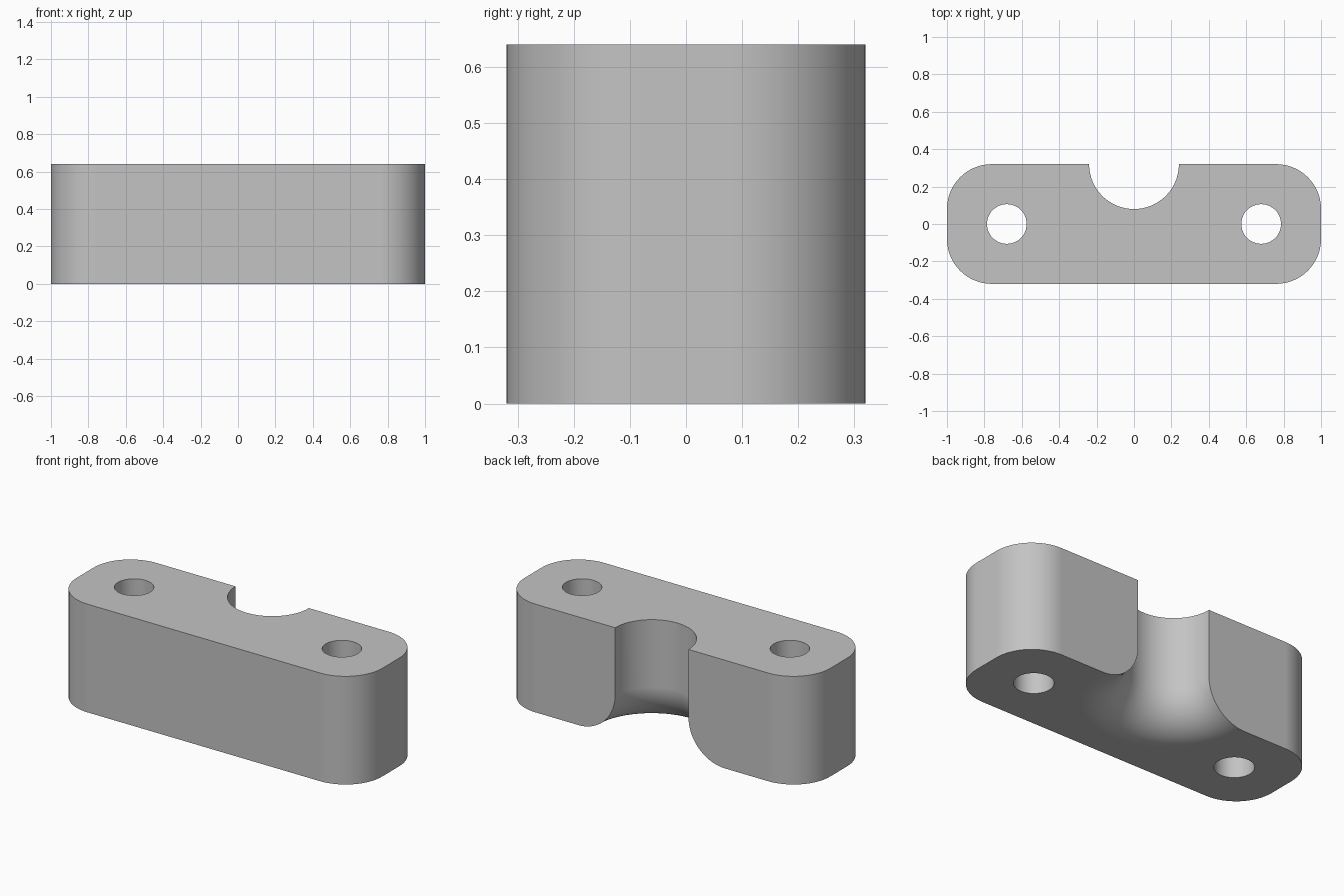
import bpy, bmesh, math
from mathutils import Vector, Matrix

LENGTH, DEPTH, HEIGHT = 2.0, 0.64, 0.64
CORNER = 0.24          # plan corner radius, also groove and flare radius
HOLE_X, HOLE_R = 0.68, 0.106

if "Cube" in bpy.data.objects:
    bpy.data.objects.remove(bpy.data.objects["Cube"], do_unlink=True)

grey = bpy.data.materials.new("light_grey")
grey.use_nodes = True
colour = (0.55, 0.55, 0.55, 1)
grey.diffuse_color = colour
grey.node_tree.nodes["Principled BSDF"].inputs["Base Color"].default_value = colour


def add_object(name, bm):
    bmesh.ops.recalc_face_normals(bm, faces=bm.faces)
    mesh = bpy.data.meshes.new(name)
    bm.to_mesh(mesh)
    bm.free()
    mesh.materials.append(grey)
    obj = bpy.data.objects.new(name, mesh)
    bpy.context.collection.objects.link(obj)
    return obj


# Block: rounded rectangle raised to full height
def rounded_block():
    bm = bmesh.new()
    outline, steps = [], 16
    corners = [(1, 1), (-1, 1), (-1, -1), (1, -1)]
    for i, (sx, sy) in enumerate(corners):
        cx, cy = sx * (LENGTH / 2 - CORNER), sy * (DEPTH / 2 - CORNER)
        for k in range(steps + 1):
            a = math.pi / 2 * (i + k / steps)
            outline.append(bm.verts.new((cx + CORNER * math.cos(a),
                                         cy + CORNER * math.sin(a), 0)))
    base = bm.faces.new(outline)
    raised = bmesh.ops.extrude_face_region(bm, geom=[base])["geom"]
    bmesh.ops.translate(bm, vec=(0, 0, HEIGHT),
                        verts=[v for v in raised if isinstance(v, bmesh.types.BMVert)])
    return add_object("clamp_block", bm)


# Round cutter: closed solid of revolution from a radius/height profile
def round_cutter(name, profile, x, y, sides):
    bm = bmesh.new()
    rings = []
    for r, z in profile:
        rings.append([bm.verts.new((x + r * math.cos(math.tau * k / sides),
                                    y + r * math.sin(math.tau * k / sides), z))
                      for k in range(sides)])
    for low, high in zip(rings, rings[1:]):
        for k in range(sides):
            n = (k + 1) % sides
            bm.faces.new((low[k], low[n], high[n], high[k]))
    bm.faces.new(rings[0])
    bm.faces.new(rings[-1])
    obj = add_object(name, bm)
    obj.hide_render = True
    return obj


block = rounded_block()

# Groove in the back, flaring outward to the underside
flare = [(2 * CORNER - CORNER * math.sin(a), CORNER - CORNER * math.cos(a))
         for a in (math.pi / 2 * k / 20 for k in range(21))]
profile = [(2 * CORNER, -0.1)] + flare + [(CORNER, HEIGHT + 0.1)]
cutters = [round_cutter("groove_cutter", profile, 0, DEPTH / 2, 96)]

# Bolt holes
for side, x in (("left", HOLE_X), ("right", -HOLE_X)):
    cutters.append(round_cutter(side + "_hole_cutter",
                                [(HOLE_R, -0.1), (HOLE_R, HEIGHT + 0.1)], x, 0, 48))

bpy.ops.object.select_all(action='DESELECT')
block.select_set(True)
bpy.context.view_layer.objects.active = block
for cutter in cutters:
    mod = block.modifiers.new("cut", 'BOOLEAN')
    mod.operation, mod.solver, mod.object = 'DIFFERENCE', 'EXACT', cutter
    bpy.ops.object.modifier_apply(modifier=mod.name)
    bpy.data.objects.remove(cutter, do_unlink=True)

# Smooth curves, crisp rims, flat large faces
bpy.ops.object.shade_smooth_by_angle(angle=math.radians(30))
weighted = block.modifiers.new("flat_face_normals", 'WEIGHTED_NORMAL')
weighted.keep_sharp = True
